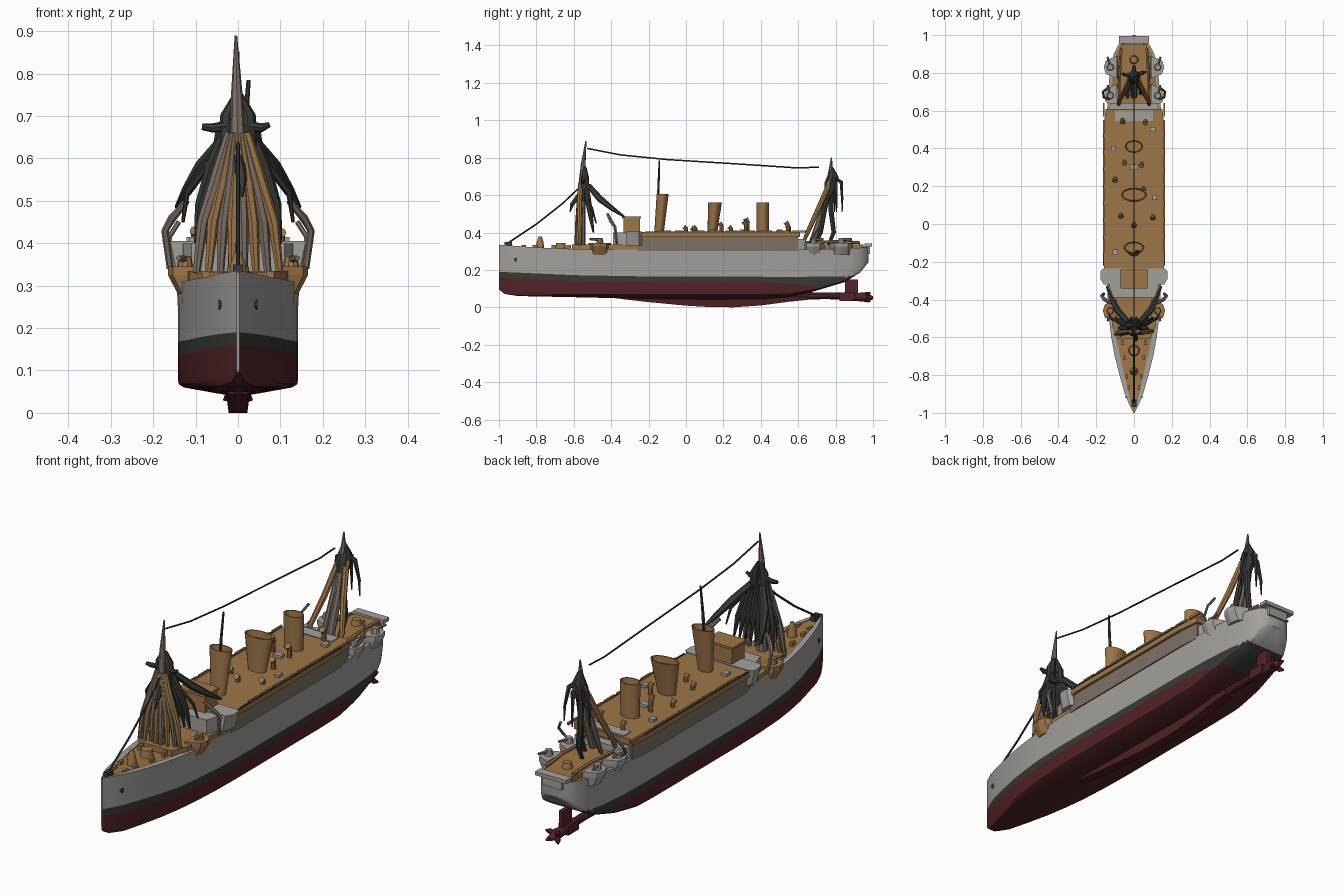
import bpy, bmesh, math, random
from mathutils import Vector

if "Cube" in bpy.data.objects:
    bpy.data.objects.remove(bpy.data.objects["Cube"])
random.seed(4)

def mat(name, c):
    m = bpy.data.materials.new(name)
    m.diffuse_color = (*c, 1)
    m.use_nodes = True
    m.node_tree.nodes["Principled BSDF"].inputs["Base Color"].default_value = m.diffuse_color
    return m
GREY = mat("hull_grey", (0.37, 0.35, 0.33))
TAN = mat("deck_tan", (0.34, 0.18, 0.065))
RED = mat("bottom_red", (0.085, 0.017, 0.02))
DARK = mat("dark_band", (0.04, 0.043, 0.037))
TAUPE = mat("wall_taupe", (0.21, 0.165, 0.135))

def interp(table, y):
    for (a, u), (b, v) in zip(table, table[1:]):
        if y <= b:
            return u + (v - u) * max(0, (y - a) / (b - a))
    return table[-1][1]

def finish(name, bm, mats, smooth=True):
    bmesh.ops.remove_doubles(bm, verts=bm.verts, dist=1e-5)
    bmesh.ops.recalc_face_normals(bm, faces=bm.faces)
    me = bpy.data.meshes.new(name)
    bm.to_mesh(me)
    bm.free()
    ob = bpy.data.objects.new(name, me)
    bpy.context.collection.objects.link(ob)
    for m in mats:
        me.materials.append(m)
    if smooth:
        bpy.ops.object.select_all(action='DESELECT')
        ob.select_set(True)
        bpy.context.view_layer.objects.active = ob
        bpy.ops.object.shade_smooth_by_angle(angle=math.radians(35))
    return ob

def loft(name, rings, m, smooth=True, caps=True):
    bm = bmesh.new()
    vs = [[bm.verts.new(p) for p in r] for r in rings]
    n = len(rings[0])
    for a, b in zip(vs, vs[1:]):
        for i in range(n):
            bm.faces.new((a[i], a[(i + 1) % n], b[(i + 1) % n], b[i]))
    if caps:
        bm.faces.new(vs[0])
        bm.faces.new(vs[-1])
    return finish(name, bm, [m], smooth)

def tube(name, pts, radii, m, n=8):
    pts = [Vector(p) for p in pts]
    if not isinstance(radii, (list, tuple)):
        radii = [radii] * len(pts)
    rings = []
    for i, p in enumerate(pts):
        t = (pts[min(i + 1, len(pts) - 1)] - pts[max(i - 1, 0)]).normalized()
        u = t.cross(Vector((0, 1, 0) if abs(t.y) < 0.9 else (1, 0, 0))).normalized()
        v = t.cross(u)
        rings.append([p + radii[i] * (u * math.cos(k * math.tau / n) + v * math.sin(k * math.tau / n)) for k in range(n)])
    return loft(name, rings, m)

def box(name, x0, x1, y0, y1, z0, z1, m):
    r = lambda z: [(x0, y0, z), (x1, y0, z), (x1, y1, z), (x0, y1, z)]
    return loft(name, [r(z0), r(z1)], m, False)

def plan(name, half, z0, z1, m, shrink=1.0):
    # symmetric plan outline given as (y, half width)
    o = [(w, y) for y, w in half] + [(-w, y) for y, w in reversed(half)]
    return loft(name, [[(x * shrink, y, z0) for x, y in o], [(x, y, z1) for x, y in o]], m, False)

# hull: stations with a boxy section, coloured by height
W = [(-1, .003), (-.95, .027), (-.9, .047), (-.8, .075), (-.7, .1), (-.6, .118), (-.5, .13), (-.35, .139), (-.2, .142),
     (.5, .142), (.65, .138), (.8, .126), (.9, .105), (.95, .08), (.975, .045)]
BOT = [(-1, .095), (-.97, .072), (-.9, .062), (-.5, .06), (.4, .06), (.55, .063), (.7, .09), (.85, .135), (.93, .185), (.975, .24)]
TOP = [(-1, .335), (-.8, .32), (-.55, .31), (.7, .31), (.975, .32)]
LOW = [(-1, .16), (-.6, .14), (-.2, .135), (.4, .135), (.6, .125), (.75, .1), (1, .1)]
UP = [(-1, .19), (-.6, .172), (-.2, .165), (.6, .163), (.8, .165), (1, .17)]
DROP = [(-1, 0), (-.5, .008), (0, .022), (.4, .02), (.7, 0), (1, 0)]
RIM = [(-1, .5), (-.65, .78), (-.4, .9), (1, .9)]
ys = sorted(set([y for y, _ in W + BOT] + [-.98, -.4, -.1, .1, .25, .6, .75, .88, .965]))
bm = bmesh.new()
rows = []
for y in ys:
    w, zb, zt, rim = interp(W, y), interp(BOT, y), interp(TOP, y), interp(RIM, y)
    half = [(.35 * w, zb - interp(DROP, y) * .65), (.9 * w, zb), (.985 * w, zb + .008), (w, zb + .02)]
    for h in (interp(LOW, y), interp(UP, y), .25):
        half.append((w, max(h, zb + .02)))
    half += [(w * 1.02, zt), (w * rim, zt), (w * rim, zt - .004)]
    sec = [(-x, z) for x, z in reversed(half)] + [(0, zb - interp(DROP, y))] + half
    rows.append([bm.verts.new((x, y, z)) for x, z in sec])
n = len(rows[0])
for a, b in zip(rows, rows[1:]):
    for i in range(n):
        f = bm.faces.new((a[i], a[(i + 1) % n], b[(i + 1) % n], b[i]))
        c = f.calc_center_median()
        f.material_index = 3 if i == n - 1 else 2 if c.z < interp(LOW, c.y) else 1 if c.z < interp(UP, c.y) else 0
bm.faces.new(rows[0])
bm.faces.new(rows[-1])
finish("hull", bm, [GREY, DARK, RED, TAN])

# keel, shaft, propeller, rudder
kp = [(-.35, .045), (-.2, .028), (0, .009), (.1, .003), (.25, 0), (.4, .01), (.55, .03), (.65, .04)]
loft("keel", [[(-.022, y, z), (.022, y, z), (.03, y, .06), (-.03, y, .06)] for y, z in kp], RED, False)
tube("propeller_shaft", [(0, .5, .06), (0, .75, .062), (0, .97, .055)], [.022, .018, .02], RED, 10)
tube("propeller_hub", [(0, .9, .055), (0, .96, .055), (0, 1, .05)], [.02, .026, .008], RED, 10)
for k in range(4):
    a = k * math.pi / 2 + .78
    tube("propeller_blade", [(0, .965, .055), (.03 * math.cos(a), .97, .055 + .025 * math.sin(a)),
         (.045 * math.cos(a), .985, .055 + .034 * math.sin(a))], [.008, .013, .004], RED, 6)
box("rudder", -.01, .01, .85, .92, .04, .15, RED)
box("rudder_foot", -.025, .025, .82, .9, .035, .08, RED)

# midship superstructure and decks
plan("superstructure_wall", [(-.26, .145), (-.2, .15), (.5, .15), (.6, .142)], .3, .38, TAUPE)
plan("boat_deck", [(-.27, .156), (-.2, .162), (.5, .162), (.61, .15)], .375, .402, TAN)
plan("aft_slope", [(.58, .14), (.64, .125)], .3, .365, GREY)
plan("fore_house", [(-.61, .085), (-.54, .115), (-.38, .132), (-.26, .14)], .3, .335, TAN)
plan("bridge_front", [(-.39, .11), (-.33, .13), (-.24, .13)], .3, .4, GREY)
plan("bridge_wings", [(-.32, .16), (-.29, .178), (-.25, .178), (-.235, .16)], .33, .405, GREY, .9)
box("bridge_house", -.065, .065, -.335, -.245, .4, .475, TAN)
box("bridge_roof", -.072, .072, -.342, -.24, .475, .485, TAN)
plan("poop_deck", [(.62, .1), (.75, .085), (.88, .08), (.95, .065)], .3, .335, TAN)
box("stern_gallery", -.08, .08, .955, .995, .325, .342, GREY)
box("gallery_bracket", -.05, .05, .93, .985, .285, .326, GREY)
for s in (-1, 1):
    for y in [-.15 + .09 * i for i in range(9)]:
        box("rail_block", s * .16 - .004, s * .16 + .004, y, y + .07, .4, .412, TAN)
    box("deck_edge", s * .162 - .003, s * .162 + .003, -.22, .53, .399, .406, DARK)
    tube("poop_rail", [(s * .08, .63, .345), (s * .075, .8, .352), (s * .068, .93, .345)], .008, TAN, 6)
    tube("hawse_pipe", [(s * .032, -.91, .255), (s * .046, -.91, .255)], .011, DARK, 10)
    # gun sponsons with guns
    for y, l, w, m in ((-.46, .06, .165, TAN), (.68, .06, .16, GREY), (.83, .06, .16, GREY)):
        top = [(s * .09, y - l), (s * w * .93, y - l * .6), (s * w, y), (s * w * .93, y + l * .6), (s * .09, y + l)]
        low = [(x * .86, v) for x, v in top]
        loft("gun_sponson", [[(x, v, .28) for x, v in low], [(x, v, .325) for x, v in top], [(x, v, .345) for x, v in top]], m, False)
        d = -1 if y < 0 else 1
        tube("gun_mount", [(s * .125, y, .34), (s * .125, y, .37)], [.02, .015], m, 10)
        tube("gun_barrel", [(s * .125, y, .362), (s * .14, y + d * .055, .365)], [.009, .006], TAUPE, 6)
    # shrouds sweeping aft and outward, davits
    tube("fore_shroud", [(s * .03, -.52, .65), (s * .085, -.46, .58), (s * .12, -.39, .525), (s * .145, -.33, .485)], [.014, .018, .013, .005], DARK, 6)
    tube("fore_stay", [(s * .06, -.53, .6), (s * .12, -.5, .52), (s * .13, -.48, .45)], [.008, .007, .004], DARK, 6)
    tube("boat_davit", [(s * .12, -.42, .5), (s * .155, -.4, .46), (s * .172, -.38, .43), (s * .16, -.37, .34)], [.007, .01, .009, .008], TAUPE, 6)
    tube("aft_davit", [(s * .13, .66, .34), (s * .16, .67, .37), (s * .165, .7, .41), (s * .14, .72, .45)], .006, TAUPE, 6)

# oval hollow funnels: base and top as (y, z, rx, ry)
def funnel(base, top):
    def ring(y, z, rx, ry):
        return [(rx * math.cos(k * math.tau / 20), y + ry * math.sin(k * math.tau / 20), z) for k in range(20)]
    y, z, rx, ry = top
    loft("funnel", [ring(*base), ring(*top), ring(y, z, rx * .9, ry * .86), ring(y, z - .03, rx * .85, ry * .8)], TAN)
funnel((-.145, .39, .034, .025), (-.125, .605, .055, .032))
funnel((.14, .39, .042, .025), (.155, .56, .07, .037))
funnel((.41, .39, .045, .033), (.41, .56, .048, .034))
tube("funnel_pole", [(.01, -.15, .5), (.015, -.147, .65), (.025, -.142, .785)], [.009, .007, .005], DARK, 6)

# deck ventilators, skylights, hatches
for x, y, h in ((.05, .19, .05), (-.05, .33, .075), (.04, .32, .06), (-.07, .05, .03),
                (.06, .545, .055), (-.06, .55, .04), (-.1, .24, .03), (.1, .04, .025), (.0, .0, .03)):
    tube("ventilator", [(x, y, .395), (x, y, .4 + h * .7), (x, y - .012, .4 + h)], [.01, .011, .014], TAN)
for x, y, w in ((0, .3, .02), (.11, .14, .012), (-.11, .4, .012), (.1, .5, .014), (-.1, -.15, .014)):
    box("skylight", x - w, x + w, y - .014, y + .014, .395, .415, GREY)
plan("aft_hatch", [(.545, .1), (.6, .1)], .395, .406, GREY)
tube("bow_capstan", [(0, -.78, .31), (0, -.78, .35), (0, -.78, .38)], [.022, .018, .008], TAN, 12)
tube("fore_gun_mount", [(0, -.67, .31), (0, -.67, .345)], [.03, .025], TAN, 14)
for y in (-.88, -.82, -.72, -.64):
    for s in (-1, 1):
        x = s * interp(W, y) * .55
        box("bow_fitting", x - .007, x + .007, y, y + .025, .305, .332, TAN)
box("bow_chock", -.012, .012, -.97, -.93, .31, .35, DARK)
tube("stern_gun_mount", [(0, .87, .33), (0, .87, .36)], [.025, .018], TAN, 12)

# foremast with drooping rigging: light strands in front, a dark fan behind
tube("foremast", [(0, -.56, .31), (0, -.56, .6), (-.003, -.55, .76), (-.005, -.535, .89)], [.024, .022, .013, .003], TAUPE)
for s in (-1, 1):
    tube("fore_top", [(s * .015, -.54, .57), (s * .025, -.54, .64), (s * .022, -.54, .7), (s * .004, -.54, .75)], [.02, .022, .02, .008], DARK)
tube("fore_yard", [(-.085, -.55, .675), (-.06, -.55, .672), (0, -.545, .68), (.055, -.55, .672), (.075, -.55, .68)],
     [.008, .011, .014, .011, .006], DARK)
for i in range(8):
    x = (i - 3.5) * .028
    yb = random.uniform(-.59, -.56)
    tube("fore_strand", [(x * .2, -.565, .66), (x * .5, -.57, .56), (x * .85, (yb - .57) / 2, .45), (x, yb, .33)],
         [.012, .015, .014, .009], TAN if i % 2 else TAUPE, 7)
for i in range(8):
    x = (i - 3.5) * .027
    tube("fan_strand", [(x * .25, -.54, .68), (x * .65, -.525, .58), (x * .95, -.51, .49), (x * 1.05, -.495, .4)],
         [.012, .017, .013, .005], DARK, 7)
tube("hanging_strand", [(0, -.57, .6), (.01, -.61, .55), (.01, -.62, .51)], [.015, .012, .003], DARK, 6)

# aft mast, raked legs and rigging
tube("aft_mast", [(0, .68, .36), (0, .735, .52), (0, .77, .68), (0, .778, .8)], [.018, .018, .018, .003], TAUPE)
tube("aft_top", [(0, .755, .58), (0, .775, .66), (0, .785, .7), (0, .778, .75)], [.018, .035, .03, .008], DARK)
for x, y, m in ((-.08, .62, TAN), (.08, .62, TAN), (-.035, .67, TAUPE), (.035, .69, DARK), (0, .76, DARK)):
    tube("aft_leg", [(x * .2, .775, .68), (x * .6, (y + .79) / 2, .52), (x, y + .03, .4), (x, y, .33)], [.014, .014, .012, .008], m, 7)
for x, y in ((-.06, .79), (.06, .8), (0, .83)):
    tube("aft_tatter", [(0, .78, .7), (x * .7, y, .67), (x, y + .005, .58), (x * 1.05, y + .005, .51)], [.012, .011, .007, .003], DARK, 6)

# aerial and forestay wires
tube("aerial_wire", [(0, -.53, .85), (0, -.35, .815), (0, -.1, .79), (0, .3, .765), (0, .6, .745), (0, .71, .75)], .004, DARK, 6)
tube("forestay", [(0, -.95, .345), (0, -.8, .445), (0, -.66, .555), (0, -.56, .65)], .005, DARK, 6)
